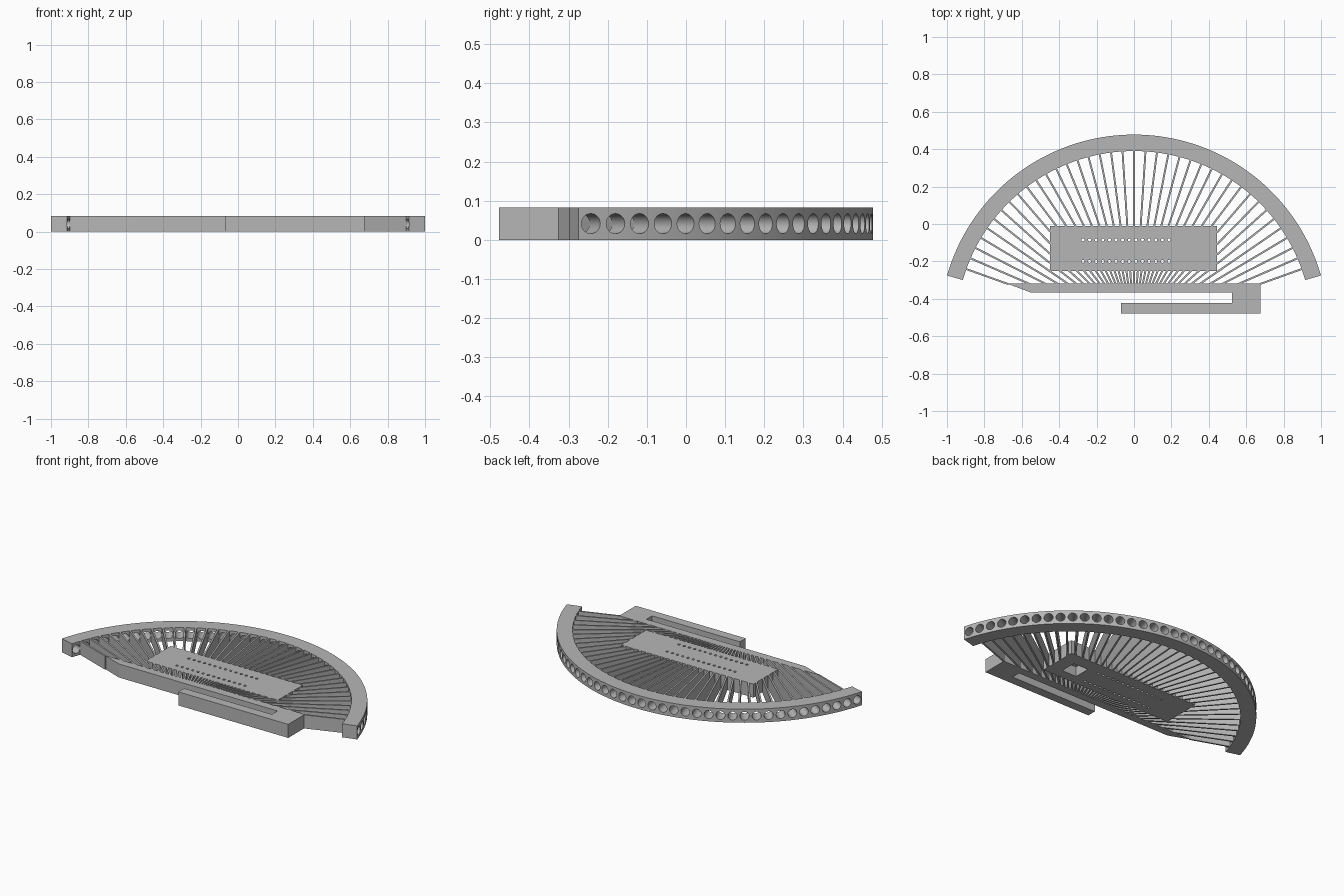
import bpy, bmesh, math
from mathutils import Matrix, Vector

cube = bpy.data.objects.get("Cube")
if cube:
    bpy.data.objects.remove(cube)

H = 0.083                      # common height
CY = -0.562                    # y of the arc centre
R_OUT, R_IN = 1.04, 0.952
STEP = math.radians(3.7)       # angle between neighbouring ribs
BAR_Y = -0.318                 # back edge of the base bar
X0, X1, Y0, Y1 = -0.45, 0.445, -0.25, -0.01   # plate outline

grey = bpy.data.materials.new("plain grey")
grey.use_nodes = True
grey.diffuse_color = (0.47, 0.47, 0.47, 1)
grey.node_tree.nodes["Principled BSDF"].inputs["Base Color"].default_value = grey.diffuse_color


def finish(bm, name):
    bmesh.ops.recalc_face_normals(bm, faces=bm.faces)
    mesh = bpy.data.meshes.new(name)
    bm.to_mesh(mesh)
    bm.free()
    obj = bpy.data.objects.new(name, mesh)
    bpy.context.collection.objects.link(obj)
    mesh.materials.append(grey)
    return obj


def prism(bm, outline, z0=0.0, z1=H):
    face = bm.faces.new([bm.verts.new((x, y, z0)) for x, y in outline])
    new = bmesh.ops.extrude_face_region(bm, geom=[face])["geom"]
    bmesh.ops.translate(bm, vec=(0, 0, z1 - z0),
                        verts=[v for v in new if isinstance(v, bmesh.types.BMVert)])


def box(x0, x1, y0, y1):
    return [(x0, y0), (x1, y0), (x1, y1), (x0, y1)]


def polar(r, a):
    return r * math.cos(a), CY + r * math.sin(a)


def cut(obj, cutter):
    cutter.hide_render = True
    cutter.hide_set(True)
    mod = obj.modifiers.new("holes", 'BOOLEAN')
    mod.operation = 'DIFFERENCE'
    mod.solver = 'EXACT'
    mod.object = cutter
    bpy.context.view_layer.objects.active = obj
    bpy.ops.object.modifier_apply(modifier=mod.name)
    bpy.data.objects.remove(cutter)


def smooth(obj):
    bpy.ops.object.select_all(action='DESELECT')
    obj.select_set(True)
    bpy.context.view_layer.objects.active = obj
    bpy.ops.object.shade_smooth_by_angle(angle=math.radians(30))


# Curved rim
N = 80
angles = [math.pi / 2 + STEP * (40 * i / N - 20) for i in range(N + 1)]
bm = bmesh.new()
prism(bm, [polar(R_OUT, a) for a in angles] + [polar(R_IN, a) for a in reversed(angles)])
rim = finish(bm, "curved_rim")

# Radial round holes through the rim
bm = bmesh.new()
for k in range(40):
    a = math.pi / 2 + (k - 19.5) * STEP
    x, y = polar((R_OUT + R_IN) / 2, a)
    turn = Vector((math.cos(a), math.sin(a), 0)).to_track_quat('Z', 'Y').to_matrix().to_4x4()
    bmesh.ops.create_cone(bm, cap_ends=True, segments=32, radius1=0.0255, radius2=0.0255,
                          depth=0.16, matrix=Matrix.Translation((x, y, H / 2)) @ turn)
cut(rim, finish(bm, "rim_hole_cutter"))
smooth(rim)

# Radial ribs, interrupted by the plate
bm = bmesh.new()
for k in range(-19, 20):
    a = math.pi / 2 + k * STEP
    dx, dy = math.cos(a), math.sin(a)
    start, end = (BAR_Y - 0.004 - CY) / dy, R_IN + 0.004
    enter = (Y0 - CY) / dy
    spans = [(start, end)]
    side = X1 if dx > 0 else -X0
    if abs(dx) * enter < side:
        leave = min((Y1 - CY) / dy, side / max(abs(dx), 1e-6))
        spans = [(start, enter + 0.002), (leave - 0.002, end)]
    elif abs(dx) * (Y1 - CY) / dy < side:
        spans = [(start, end)]
    w = 0.005
    for r0, r1 in spans:
        prism(bm, [(r * dx - s * w * dy, CY + r * dy + s * w * dx)
                   for r, s in ((r0, -1), (r1, -1), (r1, 1), (r0, 1))])
finish(bm, "radial_ribs")

# Base bar with folded clip arm
bm = bmesh.new()
prism(bm, [(-0.68, BAR_Y), (-0.55, -0.367), (0.525, -0.367), (0.525, -0.422),
           (-0.07, -0.422), (-0.07, -0.478), (0.675, -0.478), (0.675, BAR_Y)])
finish(bm, "base_bar_with_clip")

# Mounting plate with two pin-hole rows and a pocket underneath
bm = bmesh.new()
prism(bm, box(X0, X1, Y0, Y1))
plate = finish(bm, "mounting_plate")
bm = bmesh.new()
for y in (-0.085, -0.2):
    for i in range(14):
        x = -0.273 + i * 0.0354
        bmesh.ops.create_cone(bm, cap_ends=True, segments=16, radius1=0.008, radius2=0.008,
                              depth=0.2, matrix=Matrix.Translation((x, y, H / 2)))
prism(bm, box(0.26, 0.36, -0.19, -0.09), -0.05, 0.06)
cut(plate, finish(bm, "plate_cutter"))
smooth(plate)
